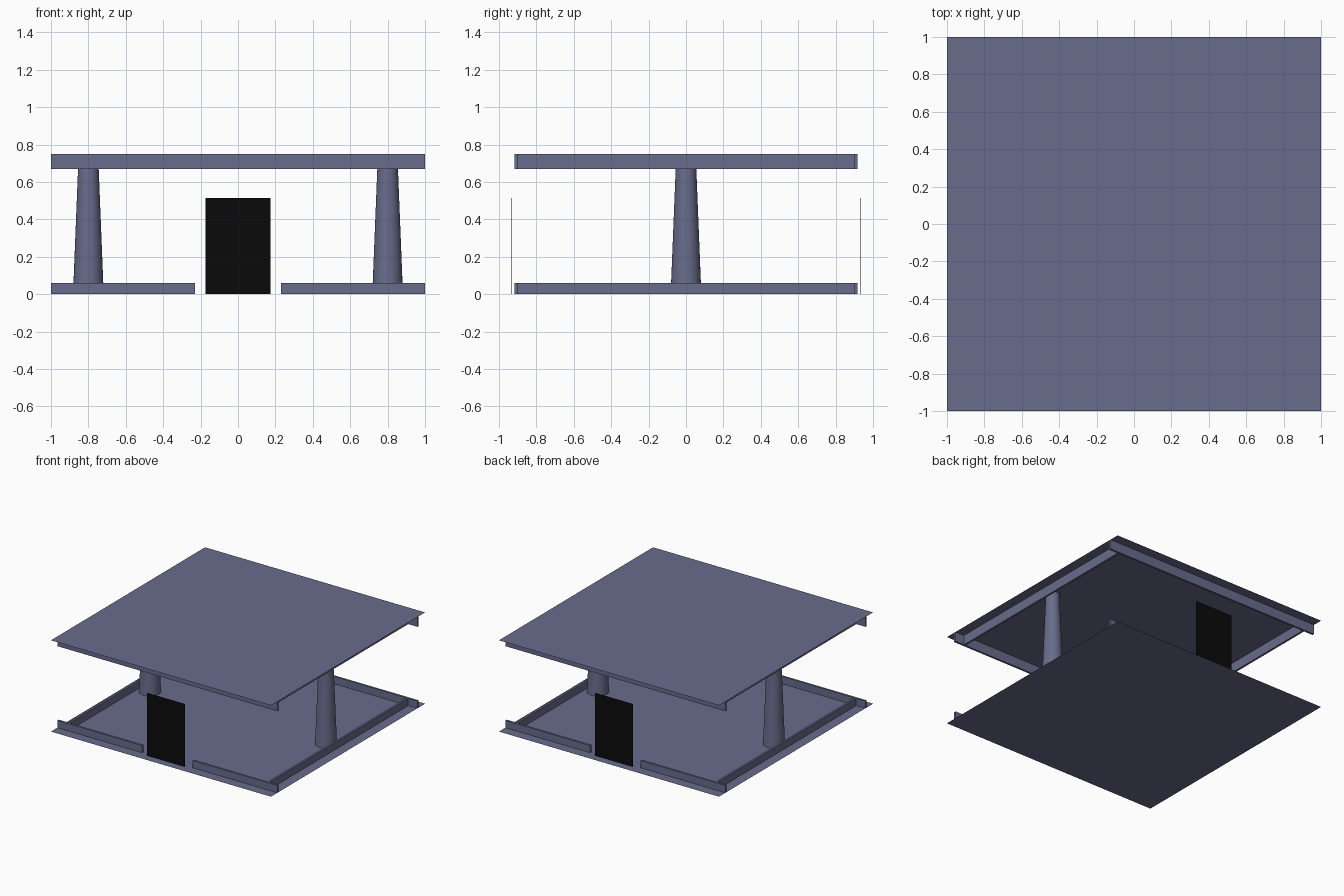
import bpy
from mathutils import Vector

cube = bpy.data.objects.get("Cube")
if cube:
    bpy.data.objects.remove(cube, do_unlink=True)


def material(name, rgb):
    m = bpy.data.materials.new(name)
    m.use_nodes = True
    m.diffuse_color = (*rgb, 1)
    m.node_tree.nodes["Principled BSDF"].inputs["Base Color"].default_value = (*rgb, 1)
    return m


SLATE = material("slate_blue", (0.14, 0.15, 0.26))
BLACK = material("black", (0.003, 0.003, 0.003))

HEIGHT = 0.75            # upper sheet level
OUT, INN = 0.917, 0.90   # outer and inner faces of the rails
GAP = 0.23               # half width of the doorway


def finish(name, mat):
    obj = bpy.context.object
    obj.name = name
    obj.data.materials.append(mat)
    return obj


def box(name, low, high, mat=SLATE):
    low, high = Vector(low), Vector(high)
    bpy.ops.mesh.primitive_cube_add(size=1, location=(low + high) / 2)
    bpy.context.object.scale = high - low
    bpy.ops.object.transform_apply(location=False, rotation=False)
    return finish(name, mat)


# Floor and roof sheets
for name, z in (("floor", 0), ("roof", HEIGHT)):
    bpy.ops.mesh.primitive_plane_add(size=2, location=(0, 0, z))
    finish(name, SLATE)

# Side rails, low and high
for side, sx in (("left", 1), ("right", -1)):
    x0, x1 = sorted((sx * INN, sx * OUT))
    for level, z0, z1 in (("lower", 0, 0.06), ("upper", 0.67, HEIGHT)):
        box(f"{side}_{level}_rail", (x0, -OUT + 0.001, z0), (x1, OUT - 0.001, z1))

    # Tapered column
    bpy.ops.mesh.primitive_cone_add(vertices=32, radius1=0.082, radius2=0.052,
                                    depth=HEIGHT, end_fill_type='NOTHING',
                                    location=(sx * 0.8, 0, HEIGHT / 2))
    finish(f"{side}_column", SLATE)
    bpy.ops.object.shade_smooth_by_angle()

# Front and back rails with a doorway, and the dark doors
for end, sy in (("front", -1), ("back", 1)):
    y0, y1 = sorted((sy * INN, sy * OUT))
    box(f"{end}_upper_rail", (-1, y0, 0.67), (1, y1, HEIGHT))
    box(f"{end}_lower_rail_left", (GAP, y0, 0), (1, y1, 0.06))
    box(f"{end}_lower_rail_right", (-1, y0, 0), (-GAP, y1, 0.06))
    box(f"{end}_door", (-0.174, sy * 0.935 - 0.001, 0),
        (0.174, sy * 0.935 + 0.001, 0.515), BLACK)
